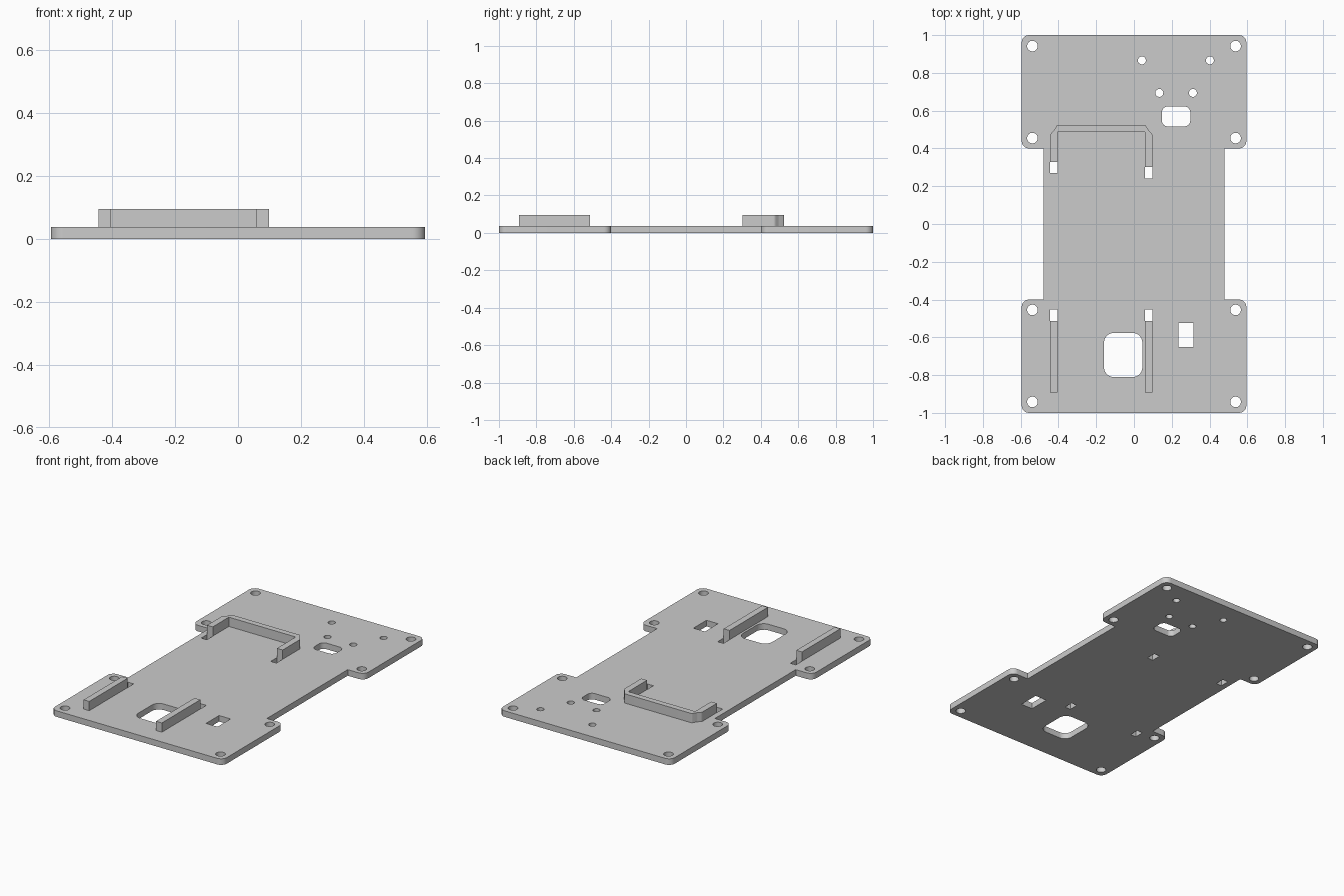
import bpy
import bmesh
from math import cos, sin, tan, tau, radians
from mathutils import Vector

if "Cube" in bpy.data.objects:
    bpy.data.objects.remove(bpy.data.objects["Cube"], do_unlink=True)

PLATE_TOP = 0.038
RAIL_TOP = 0.096

grey = bpy.data.materials.new("plain grey")
grey.use_nodes = True
grey.diffuse_color = (0.6, 0.6, 0.6, 1)
grey.node_tree.nodes["Principled BSDF"].inputs["Base Color"].default_value = (0.6, 0.6, 0.6, 1)


def fillet(corners, steps=8):
    """Round a polygon given as (x, y, radius) corners."""
    out = []
    for i, (x, y, r) in enumerate(corners):
        p = Vector((x, y))
        if r == 0:
            out.append(p)
            continue
        a = (Vector(corners[i - 1][:2]) - p).normalized()
        b = (Vector(corners[(i + 1) % len(corners)][:2]) - p).normalized()
        half = a.angle(b) / 2
        centre = p + (a + b).normalized() * (r / sin(half))
        start = p + a * (r / tan(half)) - centre
        end = p + b * (r / tan(half)) - centre
        for k in range(steps + 1):
            out.append(centre + start.lerp(end, k / steps).normalized() * r)
    return out


def rect(x0, x1, y0, y1, r=0):
    return fillet([(x0, y0, r), (x1, y0, r), (x1, y1, r), (x0, y1, r)])


def circle(x, y, r, n=32):
    return [Vector((x + r * cos(tau * k / n), y + r * sin(tau * k / n))) for k in range(n)]


def extrude(name, loops, z0, z1):
    """Extrude a flat outline; further loops become holes."""
    curve = bpy.data.curves.new(name + "_profile", "CURVE")
    curve.dimensions = "2D"
    curve.fill_mode = "BOTH"
    curve.extrude = (z1 - z0) / 2
    for loop in loops:
        spline = curve.splines.new("POLY")
        spline.points.add(len(loop) - 1)
        for point, co in zip(spline.points, loop):
            point.co = (co.x, co.y, 0, 1)
        spline.use_cyclic_u = True
    helper = bpy.data.objects.new(name + "_helper", curve)
    bpy.context.collection.objects.link(helper)
    graph = bpy.context.evaluated_depsgraph_get()
    mesh = bpy.data.meshes.new_from_object(helper.evaluated_get(graph))
    bpy.data.objects.remove(helper, do_unlink=True)

    bm = bmesh.new()
    bm.from_mesh(mesh)
    bmesh.ops.remove_doubles(bm, verts=bm.verts, dist=0.0001)
    bmesh.ops.translate(bm, verts=bm.verts, vec=(0, 0, (z0 + z1) / 2))
    bmesh.ops.recalc_face_normals(bm, faces=bm.faces)
    bm.to_mesh(mesh)
    bm.free()

    mesh.name = name
    mesh.materials.clear()
    mesh.materials.append(grey)
    obj = bpy.data.objects.new(name, mesh)
    bpy.context.collection.objects.link(obj)
    bpy.ops.object.select_all(action="DESELECT")
    obj.select_set(True)
    bpy.context.view_layer.objects.active = obj
    bpy.ops.object.shade_smooth_by_angle(angle=radians(30))


# Base plate outline: two wide ends joined by a narrower waist
W, WAIST, STEP, R = 0.595, 0.48, 0.4, 0.04
right_side = [(W, -1, R), (W, -STEP, R), (WAIST, -STEP, 0),
              (WAIST, STEP, 0), (W, STEP, R), (W, 1, R)]
left_side = [(-x, y, r) for x, y, r in reversed(right_side)]
loops = [fillet(right_side + left_side)]

# Mounting holes at the corners of both ends
for x in (-0.538, 0.538):
    for y in (-0.942, -0.455, 0.455, 0.942):
        loops.append(circle(x, y, 0.028))

# Small screw holes
for x, y in ((0.042, 0.866), (0.402, 0.866), (0.134, 0.694), (0.312, 0.694)):
    loops.append(circle(x, y, 0.021))

# Cable openings
loops.append(rect(0.148, 0.298, 0.517, 0.622, 0.03))
loops.append(rect(-0.158, 0.044, -0.81, -0.577, 0.05))
loops.append(rect(0.235, 0.315, -0.652, -0.523))

# Strap slots beside the rails
RAILS = {"right": (-0.444, -0.405), "left": (0.058, 0.098)}
for side, y0, y1 in (("right", 0.27, 0.329), ("left", 0.24, 0.302)):
    loops.append(rect(*RAILS[side], y0, y1))
for x0, x1 in RAILS.values():
    loops.append(rect(x0, x1, -0.513, -0.453))
extrude("base_plate", loops, 0, PLATE_TOP)

# Straight front rails
for side, (x0, x1) in RAILS.items():
    extrude("front_rail_" + side, [rect(x0, x1, -0.893, -0.513)], PLATE_TOP, RAIL_TOP)

# U-shaped back bracket with eased outer corners
(xl, xl_in), (xr_in, xr) = RAILS["right"], RAILS["left"]
bracket = [(xl, 0.329, 0), (xl_in, 0.329, 0), (xl_in, 0.488, 0), (xr_in, 0.488, 0),
           (xr_in, 0.302, 0), (xr, 0.302, 0),
           (xr, 0.475, 0.02), (xr - 0.02, 0.495, 0.02), (xr - 0.037, 0.524, 0.01),
           (xl + 0.037, 0.524, 0.01), (xl + 0.02, 0.495, 0.02), (xl, 0.475, 0.02)]
extrude("back_bracket", [fillet(bracket)], PLATE_TOP, RAIL_TOP)
